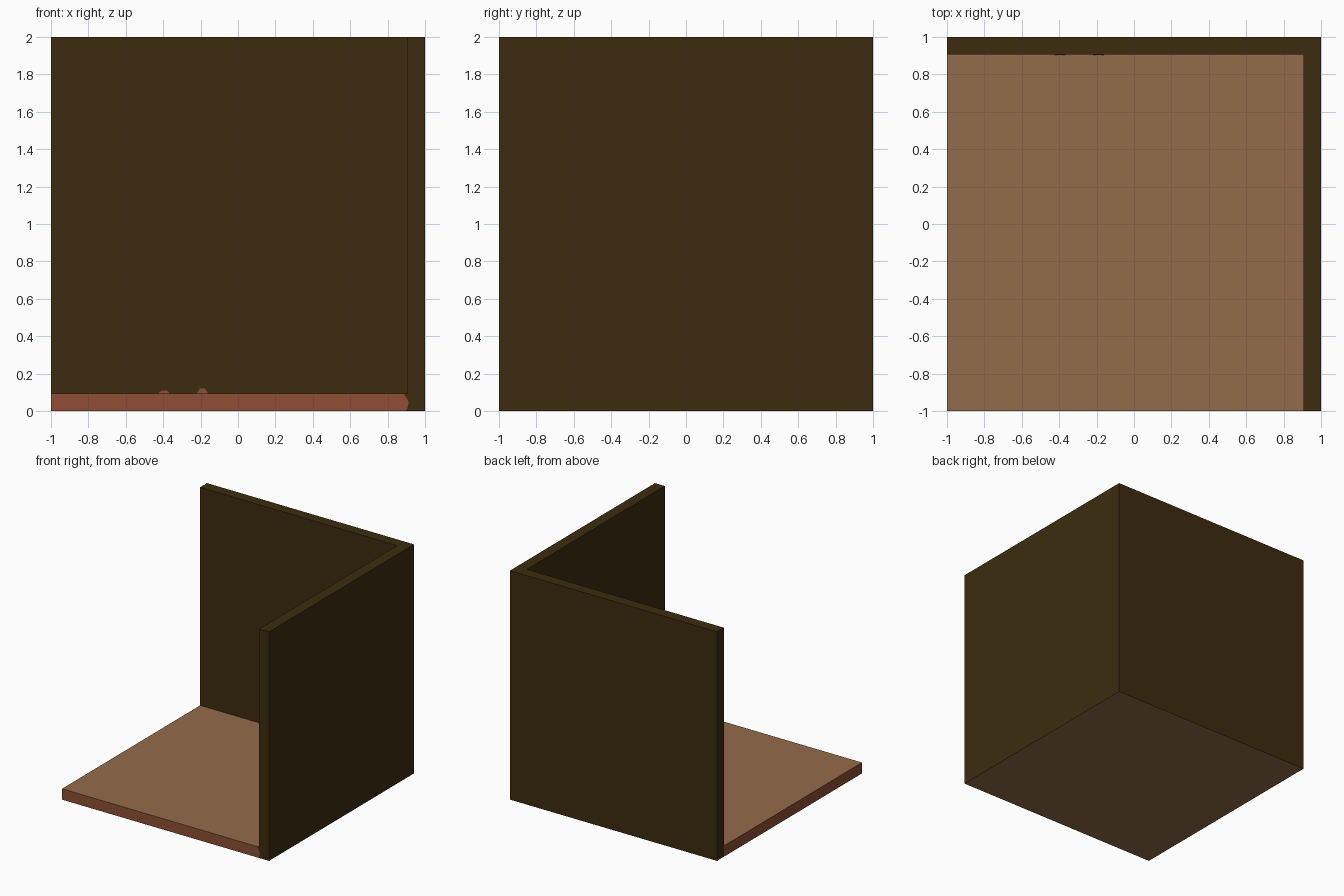
import bpy, bmesh
from mathutils import Vector

if "Cube" in bpy.data.objects:
    bpy.data.objects.remove(bpy.data.objects["Cube"])

T = 0.095          # slab thickness
I = 1 - T          # inner wall position


def material(name, r, g, b):
    def lin(c):
        c /= 255
        return c / 12.92 if c <= 0.04045 else ((c + 0.055) / 1.055) ** 2.4
    m = bpy.data.materials.new(name)
    m.diffuse_color = (lin(r), lin(g), lin(b), 1)
    m.use_nodes = True
    m.node_tree.nodes["Principled BSDF"].inputs["Base Color"].default_value = m.diffuse_color
    return m


dark = material("dark wood", 61, 44, 15)
tan = material("tan floor", 148, 108, 75)
red = material("red brown edge", 142, 78, 53)


def prism(name, points, sweep, mats, rule=lambda n: 0):
    """Extrude a flat outline along sweep and colour faces by their normal."""
    bm = bmesh.new()
    face = bm.faces.new([bm.verts.new(p) for p in points])
    res = bmesh.ops.extrude_face_region(bm, geom=[face], use_keep_orig=True)
    verts = [v for v in res["geom"] if isinstance(v, bmesh.types.BMVert)]
    bmesh.ops.translate(bm, vec=Vector(sweep), verts=verts)
    bmesh.ops.recalc_face_normals(bm, faces=bm.faces[:])
    bm.normal_update()
    for f in bm.faces:
        f.material_index = rule(f.normal)
    mesh = bpy.data.meshes.new(name)
    bm.to_mesh(mesh)
    bm.free()
    for m in mats:
        mesh.materials.append(m)
    ob = bpy.data.objects.new(name, mesh)
    bpy.context.collection.objects.link(ob)
    return ob


# Floor slab: tan above and below, red brown edges
prism("floor", [(-1, -1, 0), (I, -1, 0), (I, I, 0), (-1, I, 0)], (0, 0, T),
      [tan, red], lambda n: 0 if abs(n.z) > 0.5 else 1)

# L-shaped back and right walls, tan underneath
prism("walls", [(-1, 1, 0), (1, 1, 0), (1, -1, 0), (I, -1, 0), (I, I, 0), (-1, I, 0)],
      (0, 0, 2), [dark, tan], lambda n: 1 if n.z < -0.5 else 0)


def plate(name, outline, y, mat):
    """Thin painted detail facing the front."""
    prism(name, [(x, y, z) for x, z in outline], (0, -0.001, 0), [mat])


# Painted tip and chipped corners at the right end of the floor edge
plate("edge_tip", [(I, 0.015), (0.913, 0.045), (I, 0.065)], -1, red)
plate("edge_chip_top", [(0.885, T), (I, 0.065), (I, T)], -1, dark)
plate("edge_chip_bottom", [(0.897, 0), (I, 0), (I, 0.015)], -1, dark)

# Small painted marks at the foot of the back wall
for i, (x, h) in enumerate([(-0.395, 0.014), (-0.19, 0.025)]):
    plate(f"wall_mark_{i}", [(x - 0.03, T), (x + 0.03, T),
                             (x + 0.014, T + h), (x - 0.014, T + h)], I, red)
